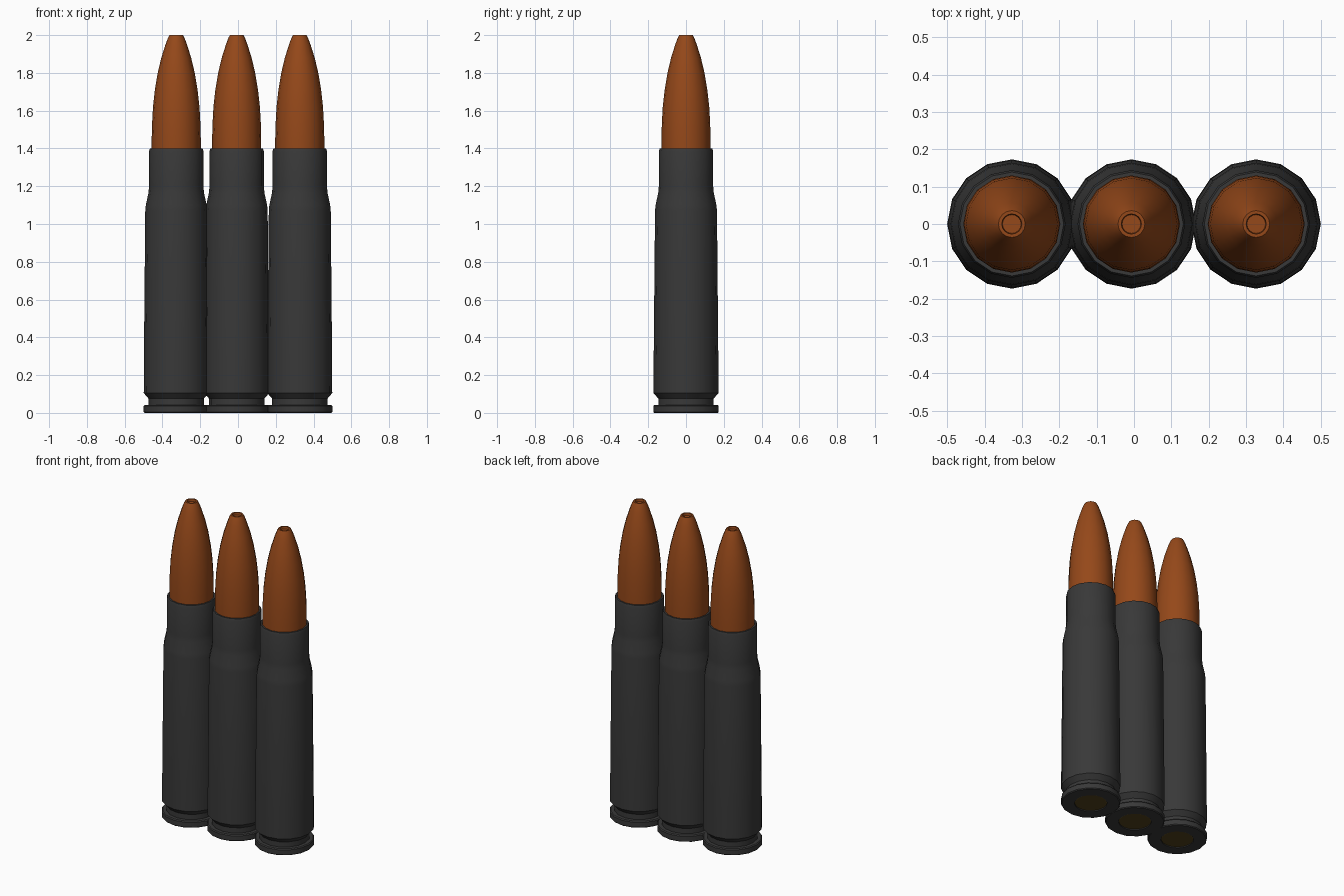
import bpy, bmesh, math

if "Cube" in bpy.data.objects:
    bpy.data.objects.remove(bpy.data.objects["Cube"])

SIDES = 16


def material(name, color):
    m = bpy.data.materials.new(name)
    m.diffuse_color = (*color, 1)
    m.use_nodes = True
    m.node_tree.nodes["Principled BSDF"].inputs["Base Color"].default_value = m.diffuse_color
    return m


def lathe(name, profile, mat, x):
    """Revolve (radius, z) points about the vertical axis; radius 0 closes to a point."""
    bm = bmesh.new()
    rings = []
    for r, z in profile:
        if r == 0:
            rings.append([bm.verts.new((0, 0, z))] * SIDES)
        else:
            rings.append([bm.verts.new((r * math.cos(2 * math.pi * i / SIDES),
                                        r * math.sin(2 * math.pi * i / SIDES), z))
                          for i in range(SIDES)])
    for a, b in zip(rings, rings[1:]):
        for i in range(SIDES):
            j = (i + 1) % SIDES
            bm.faces.new(list(dict.fromkeys((a[i], a[j], b[j], b[i]))))
    bmesh.ops.recalc_face_normals(bm, faces=bm.faces)
    me = bpy.data.meshes.new(name)
    bm.to_mesh(me)
    bm.free()
    me.materials.append(mat)
    ob = bpy.data.objects.new(name, me)
    ob.location.x = x
    bpy.context.collection.objects.link(ob)
    bpy.ops.object.select_all(action='DESELECT')
    ob.select_set(True)
    bpy.context.view_layer.objects.active = ob
    bpy.ops.object.shade_smooth_by_angle(angle=math.radians(30))
    return ob


steel = material("dark_steel", (0.04, 0.04, 0.04))
copper = material("copper", (0.30, 0.065, 0.01))
brass = material("dull_brass", (0.08, 0.05, 0.01))

# Casing: base, rim, extractor groove, tapered body, shoulder, neck, mouth
casing = [(0.095, 0.006), (0.095, 0), (0.168, 0), (0.173, 0.005), (0.173, 0.036),
          (0.168, 0.042), (0.146, 0.042), (0.146, 0.075), (0.172, 0.105),
          (0.171, 0.3), (0.164, 1.07), (0.161, 1.10), (0.147, 1.165),
          (0.144, 1.20), (0.144, 1.385), (0.139, 1.4), (0.128, 1.4)]

# Projectile: curved nose with a shallow dished tip
projectile = [(0.13, 1.39), (0.13, 1.45), (0.128, 1.53), (0.123, 1.62), (0.113, 1.71),
              (0.098, 1.80), (0.079, 1.88), (0.057, 1.95), (0.044, 1.985),
              (0.036, 2.0), (0.027, 2.0), (0.025, 1.985), (0, 1.985)]

# Primer: disc set in the base
primer = [(0, 0.003), (0.09, 0.003), (0.095, 0.006)]

for side, x in (("left", -0.327), ("middle", -0.007), ("right", 0.327)):
    lathe(side + "_casing", casing, steel, x)
    lathe(side + "_projectile", projectile, copper, x)
    lathe(side + "_primer", primer, brass, x)
